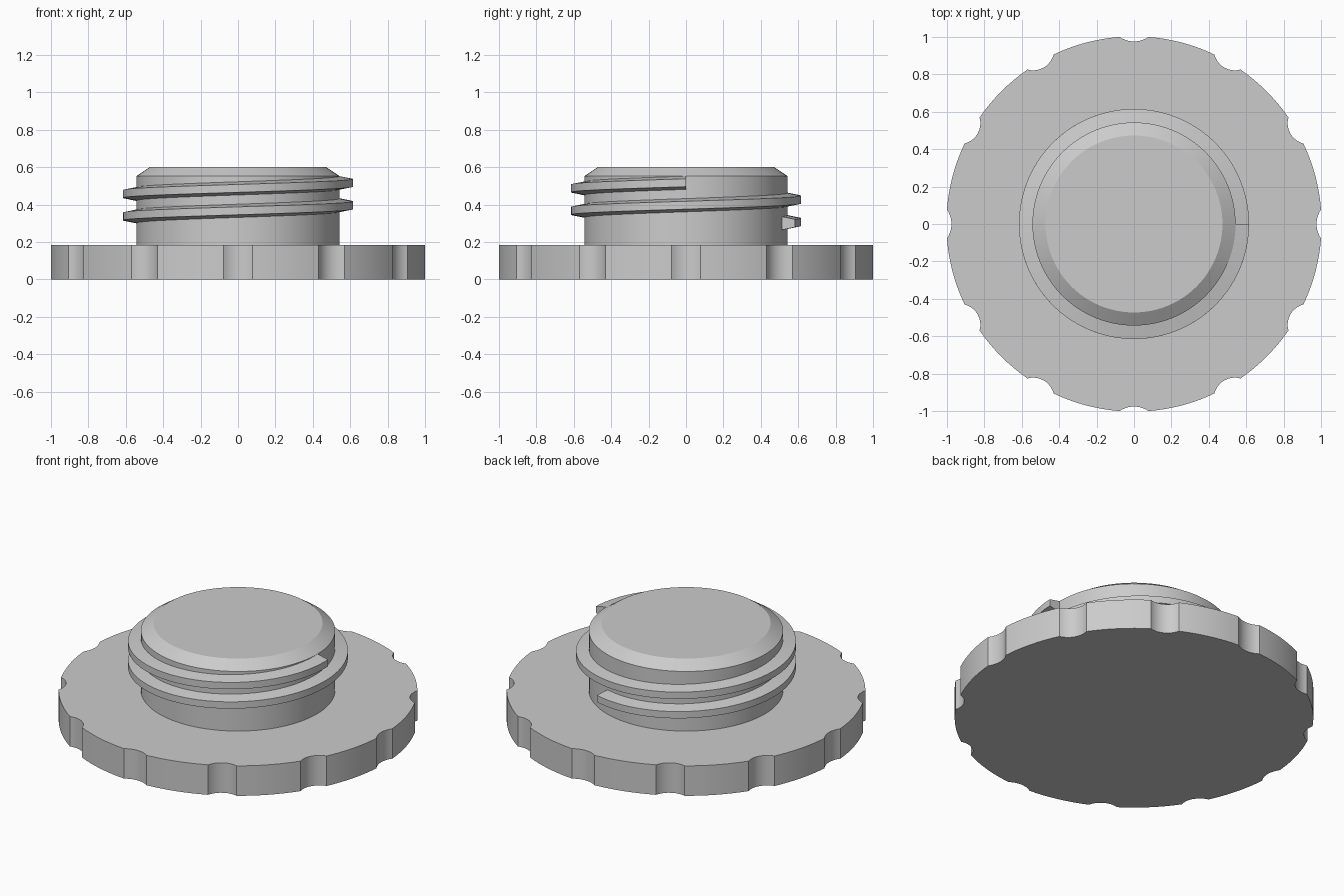
import bpy, bmesh
from math import sin, cos, asin, acos, pi, radians, hypot, sqrt

if "Cube" in bpy.data.objects:
    bpy.data.objects.remove(bpy.data.objects["Cube"], do_unlink=True)

GREY = (0.6, 0.6, 0.6, 1.0)
mat = bpy.data.materials.new("plain grey")
mat.use_nodes = True
mat.diffuse_color = GREY
mat.node_tree.nodes["Principled BSDF"].inputs["Base Color"].default_value = GREY


def finish(bm, name):
    """Turn a bmesh into a named object with smooth curves and sharp edges."""
    bmesh.ops.recalc_face_normals(bm, faces=bm.faces[:])
    mesh = bpy.data.meshes.new(name)
    bm.to_mesh(mesh)
    bm.free()
    mesh.materials.append(mat)
    mesh.shade_smooth()
    mesh.set_sharp_from_angle(angle=radians(25))
    obj = bpy.data.objects.new(name, mesh)
    bpy.context.collection.objects.link(obj)
    return obj


def bridge(bm, a, b):
    """Join two closed rings of vertices with quads."""
    for i in range(len(a)):
        j = (i + 1) % len(a)
        bm.faces.new((a[i], a[j], b[j], b[i]))


# Grip disc: round outline with twelve scalloped finger notches
RIM = 1.003
DISC_TOP = 0.185
NOTCHES = 12
step = 2 * pi / NOTCHES


def notch_arc(mid, half, depth, n=10):
    """Points of a concave arc cut into the rim around the angle mid."""
    chord = RIM * sin(half)
    flat = RIM * cos(half)
    rad = (chord ** 2 + depth ** 2) / (2 * depth)
    centre = flat - depth + rad
    span = asin(chord / rad)
    for i in range(n + 1):
        t = -span + 2 * span * i / n
        x, y = centre - rad * cos(t), rad * sin(t)
        yield (x * cos(mid) - y * sin(mid), x * sin(mid) + y * cos(mid))


outline = []
for k in range(NOTCHES):
    mid = k * step
    on_axis = k % 3 == 0
    half = radians(4.4 if on_axis else 4.6)
    outline += notch_arc(mid, half, 0.024 if on_axis else 0.034)
    following = radians(4.4 if (k + 1) % 3 == 0 else 4.6)
    start, end = mid + half, mid + step - following
    for i in range(1, 8):
        a = start + (end - start) * i / 8
        outline.append((RIM * cos(a), RIM * sin(a)))

bm = bmesh.new()
low = [bm.verts.new((x, y, 0)) for x, y in outline]
high = [bm.verts.new((x, y, DISC_TOP)) for x, y in outline]
bridge(bm, low, high)
bm.faces.new(low)
bm.faces.new(high)
finish(bm, "grip_disc")

# Plug: straight neck with a chamfered, flat top
SIDES = 96
bm = bmesh.new()
rings = []
for r, z in ((0.543, DISC_TOP), (0.543, 0.553), (0.473, 0.6)):
    rings.append([bm.verts.new((r * cos(2 * pi * i / SIDES),
                                r * sin(2 * pi * i / SIDES), z))
                  for i in range(SIDES)])
for a, b in zip(rings, rings[1:]):
    bridge(bm, a, b)
bm.faces.new(rings[-1])
finish(bm, "plug_neck")

# Screw thread: trapezoid section swept up a helix, with capped ends
PITCH = 0.12
START, END = radians(71), radians(720)
SECTION = ((0.535, -0.037), (0.615, -0.021), (0.615, 0.021), (0.535, 0.037))
STEPS = 180
bm = bmesh.new()
sections = []
for i in range(STEPS + 1):
    a = START + (END - START) * i / STEPS
    height = 0.277 + PITCH * a / (2 * pi)
    sections.append([bm.verts.new((r * cos(a), r * sin(a), height + dz))
                     for r, dz in SECTION])
for a, b in zip(sections, sections[1:]):
    bridge(bm, a, b)
bm.faces.new(sections[0])
bm.faces.new(sections[-1])
finish(bm, "screw_thread")
